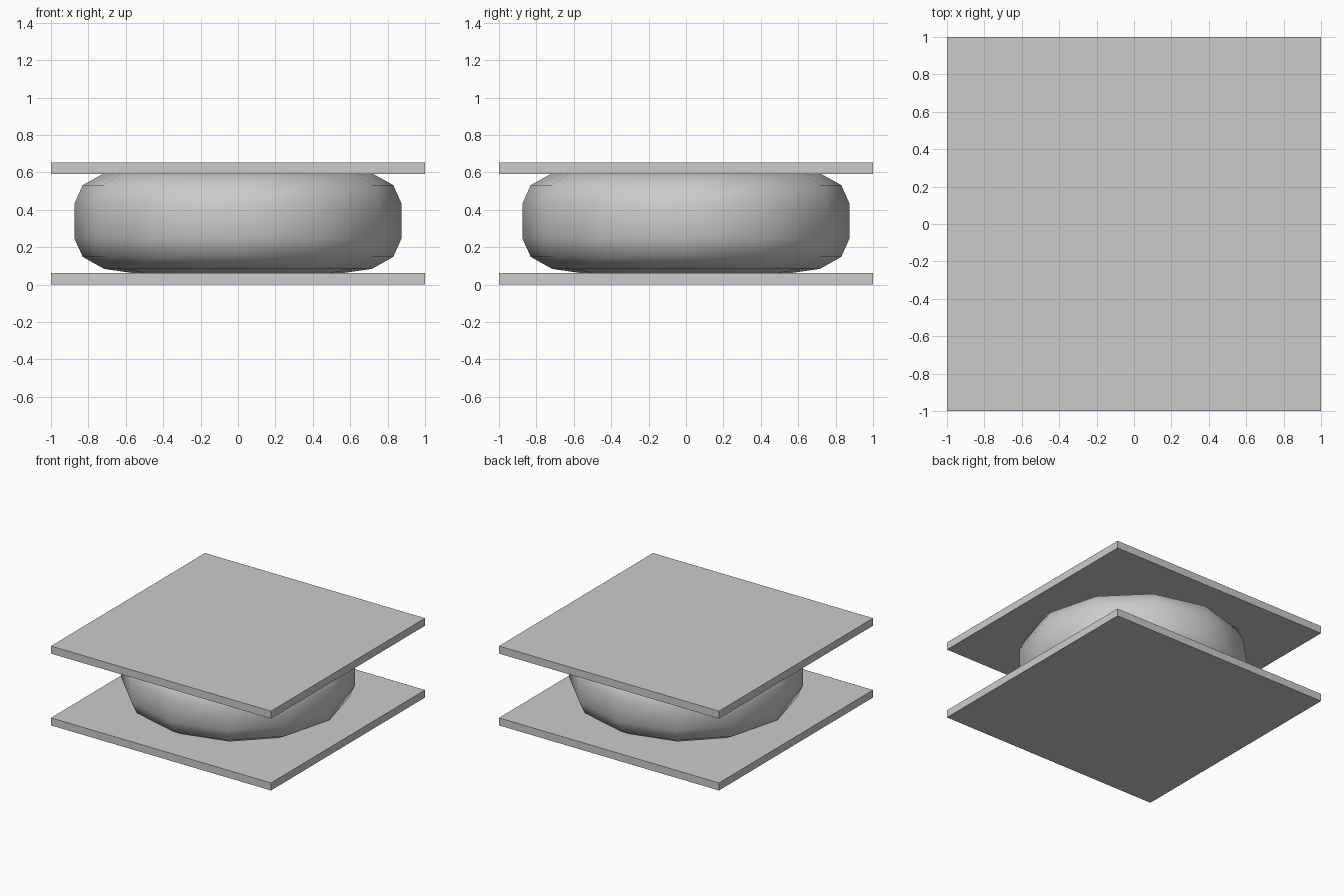
import bpy, bmesh, math

if "Cube" in bpy.data.objects:
    bpy.data.objects.remove(bpy.data.objects["Cube"])

SIDES = 12
MID_Z = 0.34


def plate(name, z0, z1):
    bpy.ops.mesh.primitive_cube_add(size=1, location=(0, 0, (z0 + z1) / 2))
    ob = bpy.context.object
    ob.name = name
    ob.scale = (2, 2, z1 - z0)
    bpy.ops.object.transform_apply(location=False, rotation=False, scale=True)


# Square plates
plate("bottom_plate", 0.0, 0.062)
plate("top_plate", 0.59, 0.652)

# Bulging body: half profile (radius, height from middle), mirrored up and down
half = [(0.875, 0.092), (0.83, 0.192), (0.715, 0.256), (0.55, 0.28)]
profile = [(r, -h) for r, h in reversed(half)] + half

bm = bmesh.new()
rings = []
for r, h in profile:
    rings.append([bm.verts.new((r * math.cos(2 * math.pi * i / SIDES),
                                r * math.sin(2 * math.pi * i / SIDES),
                                MID_Z + h)) for i in range(SIDES)])
for a, b in zip(rings, rings[1:]):
    for i in range(SIDES):
        j = (i + 1) % SIDES
        bm.faces.new((a[i], a[j], b[j], b[i]))
bm.faces.new(rings[0][::-1])
bm.faces.new(rings[-1])
mesh = bpy.data.meshes.new("cushion_body")
bm.to_mesh(mesh)
bm.free()
body = bpy.data.objects.new("cushion_body", mesh)
bpy.context.collection.objects.link(body)

# Smooth body
for p in mesh.polygons:
    p.use_smooth = True
